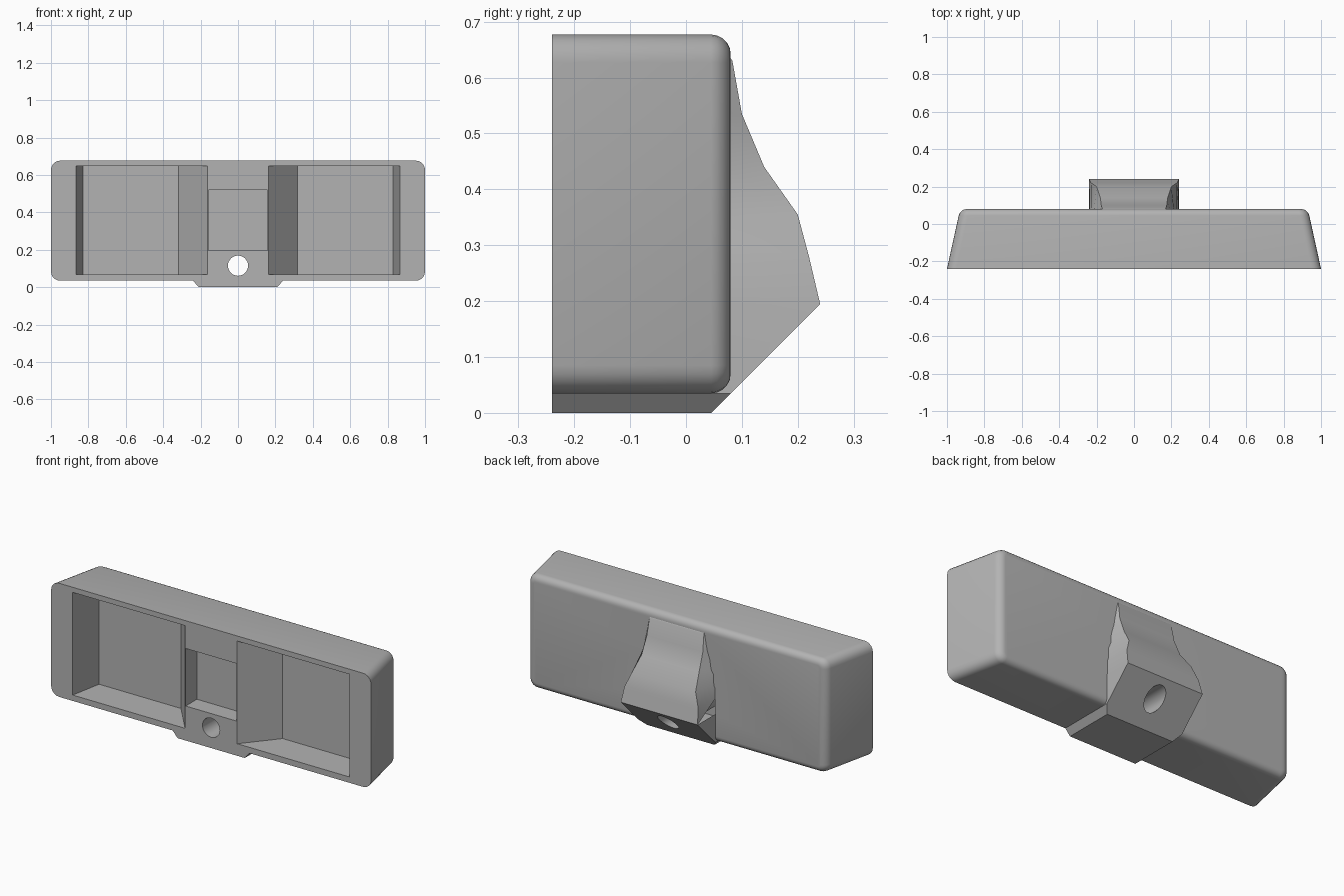
import bpy, bmesh, math

old = bpy.data.objects.get("Cube")
if old:
    bpy.data.objects.remove(old)

grey = bpy.data.materials.new("plain grey")
grey.use_nodes = True
colour = (0.45, 0.45, 0.45, 1)
grey.diffuse_color = colour
grey.node_tree.nodes["Principled BSDF"].inputs["Base Color"].default_value = colour


def loft(name, rings):
    """Closed solid skinned through rings of equal point count."""
    bm = bmesh.new()
    loops = [[bm.verts.new(p) for p in ring] for ring in rings]
    n = len(loops[0])
    for a, b in zip(loops, loops[1:]):
        for i in range(n):
            j = (i + 1) % n
            bm.faces.new((a[i], a[j], b[j], b[i]))
    bm.faces.new(loops[0][::-1])
    bm.faces.new(loops[-1])
    bmesh.ops.recalc_face_normals(bm, faces=bm.faces)
    mesh = bpy.data.meshes.new(name)
    bm.to_mesh(mesh)
    bm.free()
    mesh.materials.append(grey)
    obj = bpy.data.objects.new(name, mesh)
    bpy.context.collection.objects.link(obj)
    return obj


def rect(x0, x1, z0, z1, y):
    return [(x0, y, z0), (x1, y, z0), (x1, y, z1), (x0, y, z1)]


def rounded(half, z0, z1, r, y, steps=5):
    pts = []
    for k, (sx, zc) in enumerate(((1, z1 - r), (-1, z1 - r), (-1, z0 + r), (1, z0 + r))):
        for s in range(steps + 1):
            a = math.pi / 2 * (k + s / steps)
            pts.append((sx * (half - r) + r * math.cos(a), y, zc + r * math.sin(a)))
    return pts


def combine(target, other, operation):
    mod = target.modifiers.new(operation.lower(), "BOOLEAN")
    mod.object, mod.operation, mod.solver = other, operation, "EXACT"
    bpy.context.view_layer.objects.active = target
    bpy.ops.object.modifier_apply(modifier=mod.name)
    bpy.data.objects.remove(other)


# Tapered shell with a rolled rear edge
rings = [rounded(1, 0.035, 0.677, 0.05, -0.24)]
roll = 0.035
for s in range(6):
    a = math.pi / 2 * s / 5
    inset = roll * (1 - math.cos(a))
    y = 0.08 - roll + roll * math.sin(a)
    half = 1 - 0.22 * (y + 0.24) - inset
    rings.append(rounded(half, 0.035 + inset, 0.677 - inset, 0.05 - inset, y))
housing = loft("housing", rings)

# Rear mounting boss: height, base half width, ridge half width, ridge depth
levels = [
    (0, 0.21, 0.21, 0.045), (0.035, 0.24, 0.24, 0.08), (0.195, 0.24, 0.24, 0.24),
    (0.28, 0.24, 0.23, 0.22), (0.355, 0.24, 0.2, 0.2), (0.44, 0.235, 0.18, 0.14),
    (0.535, 0.22, 0.175, 0.1), (0.63, 0.2, 0.17, 0.083), (0.67, 0.18, 0.16, 0.055),
]
boss = loft("mounting_boss", [
    [(-b, -0.24, z), (b, -0.24, z), (b, 0.04, z), (r, y, z), (-r, y, z), (-b, 0.04, z)]
    for z, b, r, y in levels])
combine(housing, boss, "UNION")

# Two large side pockets with sloping end walls
front, floor = -0.24, -0.055
for side in (-1, 1):
    def slab(inner, outer, y):
        x0, x1 = sorted((side * inner, side * outer))
        return rect(x0, x1, 0.068, 0.648, y)
    combine(housing, loft("side_pocket", [
        slab(0.163 - 0.0432, 0.865 + 0.0095, front - 0.05),
        slab(0.163, 0.865, front), slab(0.318, 0.83, floor)]), "DIFFERENCE")

# Shallow central pocket
combine(housing, loft("centre_pocket", [
    rect(-0.159, 0.159, 0.195, 0.52, y) for y in (-0.3, -0.14)]), "DIFFERENCE")

# Screw hole through the boss
circle = [2 * math.pi * i / 32 for i in range(32)]
combine(housing, loft("screw_hole", [
    [(0.054 * math.cos(a), y, 0.115 + 0.054 * math.sin(a)) for a in circle]
    for y in (-0.4, 0.4)]), "DIFFERENCE")

# Smooth shading with crisp edges
bpy.ops.object.select_all(action="DESELECT")
housing.select_set(True)
bpy.context.view_layer.objects.active = housing
bpy.ops.object.shade_smooth_by_angle(angle=math.radians(30))
